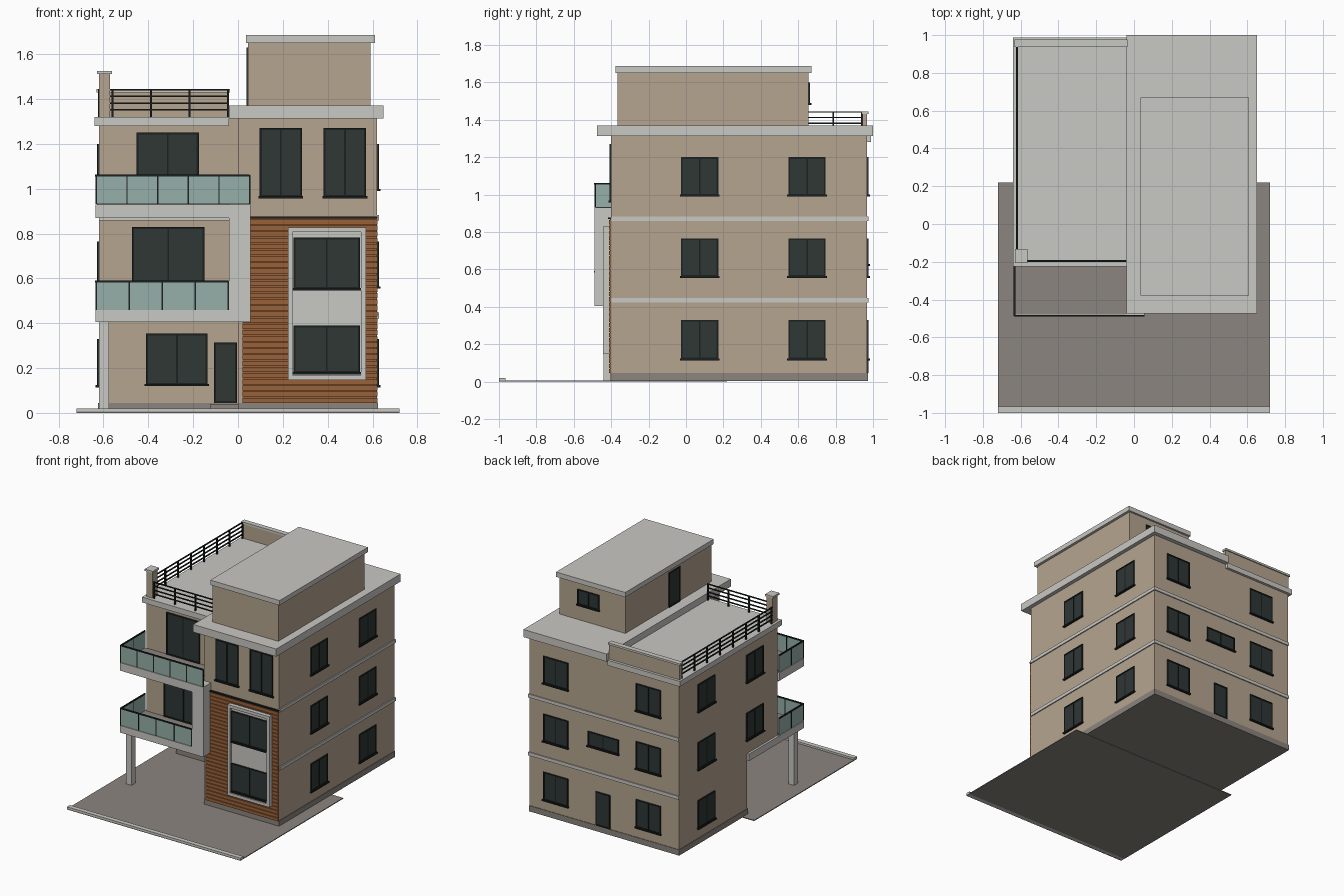
import bpy, bmesh

if "Cube" in bpy.data.objects:
    bpy.data.objects.remove(bpy.data.objects["Cube"])


def material(name, rgb):
    lin = [(c / 255 / 12.92) if c < 10 else ((c / 255 + 0.055) / 1.055) ** 2.4 for c in rgb]
    m = bpy.data.materials.new(name)
    m.diffuse_color = (*lin, 1)
    m.use_nodes = True
    m.node_tree.nodes["Principled BSDF"].inputs["Base Color"].default_value = m.diffuse_color
    return m


TAN = material("tan_render", (182, 165, 144))
LIGHT = material("light_concrete", (201, 200, 196))
PAVE = material("paving_grey", (139, 133, 126))
WOOD = material("wood_cladding", (152, 97, 57))
GLASS = material("dark_glass", (46, 55, 53))
BLACK = material("black_metal", (27, 32, 32))
RAIL = material("balcony_glass", (150, 176, 169))


def boxes(name, mat, items):
    """One object from a list of (x0, x1, y0, y1, z0, z1) boxes."""
    bm = bmesh.new()
    for x0, x1, y0, y1, z0, z1 in items:
        vs = bmesh.ops.create_cube(bm, size=1)["verts"]
        for v in vs:
            v.co.x = x1 if v.co.x > 0 else x0
            v.co.y = y1 if v.co.y > 0 else y0
            v.co.z = z1 if v.co.z > 0 else z0
    me = bpy.data.meshes.new(name)
    bm.to_mesh(me)
    bm.free()
    me.materials.append(mat)
    ob = bpy.data.objects.new(name, me)
    bpy.context.collection.objects.link(ob)
    return ob


# Site
boxes("pavement", PAVE, [(-0.72, 0.72, -1, 0.22, 0, 0.006)])
boxes("front_curb", LIGHT, [(-0.72, 0.72, -1, -0.965, 0, 0.02)])

# Building masses
boxes("right_block", TAN, [(0, 0.62, -0.40, 0.968, 0.003, 1.32)])
boxes("left_ground_floor", TAN, [(-0.62, 0, 0.16, 0.968, 0.003, 0.41)])
boxes("left_upper_floors", TAN, [(-0.62, 0, -0.20, 0.968, 0.41, 1.29),
                                 (-0.04, 0, -0.20, 0.968, 1.28, 1.32)])
boxes("plinth", PAVE, [(0, 0.624, -0.404, 0.972, 0.002, 0.045),
                       (-0.624, 0, 0.155, 0.972, 0.002, 0.045)])
boxes("door_step", PAVE, [(-0.125, 0, 0.06, 0.16, 0.002, 0.04)])
boxes("floor_bands", LIGHT, [(-0.62, 0.628, -0.40, 0.976, z, z + 0.025) for z in (0.422, 0.858)])

# Roofs
boxes("right_roof_slab", LIGHT, [(-0.04, 0.65, -0.475, 1.0, 1.313, 1.37)])
boxes("left_roof_slab", LIGHT, [(-0.64, -0.04, -0.225, 0.988, 1.28, 1.32)])
boxes("penthouse", TAN, [(0.045, 0.59, -0.365, 0.655, 1.37, 1.655)])
boxes("penthouse_roof", LIGHT, [(0.035, 0.61, -0.378, 0.67, 1.65, 1.686)])
boxes("back_parapet", TAN, [(-0.625, -0.04, 0.945, 0.968, 1.32, 1.43)])
boxes("back_parapet_cap", LIGHT, [(-0.632, -0.035, 0.938, 0.976, 1.43, 1.445)])
boxes("roof_pillar", TAN, [(-0.62, -0.57, -0.2, -0.14, 1.32, 1.512)])
boxes("roof_pillar_cap", LIGHT, [(-0.63, -0.563, -0.207, -0.133, 1.512, 1.526)])

# Roof railing: posts and four bars along the front and the left side
r = 0.005
parts = []
for z in (1.352, 1.381, 1.412, 1.441):
    parts.append((-0.57, -0.04, -0.195 - r, -0.195 + r, z - 0.003, z + 0.003))
    parts.append((-0.62 - r, -0.62 + r, -0.14, 0.945, z - 0.003, z + 0.003))
for i in range(4):
    x = -0.56 + 0.515 * i / 3
    parts.append((x - r, x + r, -0.195 - r, -0.195 + r, 1.32, 1.441))
for i in range(8):
    y = -0.13 + 1.07 * i / 7
    parts.append((-0.62 - r, -0.62 + r, y - r, y + r, 1.32, 1.441))
boxes("roof_railing", BLACK, parts)

# Balcony frame, slabs and supporting column
boxes("balcony_frame", LIGHT, [(-0.04, 0.055, -0.49, -0.20, 0.405, 0.93),
                               (-0.636, -0.04, -0.49, -0.20, 0.87, 0.93)])
boxes("lower_balcony_slab", LIGHT, [(-0.636, -0.04, -0.49, 0.16, 0.405, 0.458)])
boxes("balcony_floors", PAVE, [(-0.63, -0.04, -0.48, -0.20, z, z + 0.004) for z in (0.457, 0.929)])
boxes("balcony_column", LIGHT, [(-0.62, -0.575, -0.44, -0.395, 0.004, 0.405)])


def balcony_rail(name, x0, x1, z0, z1, n):
    y0, y1 = -0.486, -0.20
    boxes(name + "_glass", RAIL, [(x0, x1, y0 - 0.002, y0 + 0.002, z0, z1),
                                  (x0 - 0.002, x0 + 0.002, y0, y1, z0, z1)])
    bars = [(x0 - 0.004, x1, y0 - 0.005, y0 + 0.005, z1 - 0.006, z1 + 0.003),
            (x0 - 0.005, x0 + 0.005, y0, y1, z1 - 0.006, z1 + 0.003)]
    for i in range(n + 1):
        x = x0 + (x1 - x0) * i / n
        bars.append((x - 0.003, x + 0.003, y0 - 0.004, y0 + 0.004, z0, z1))
    bars.append((x0 - 0.004, x0 + 0.004, -0.346, -0.340, z0, z1))
    boxes(name + "_posts", BLACK, bars)


balcony_rail("upper_balcony", -0.632, 0.052, 0.932, 1.06, 5)
balcony_rail("lower_balcony", -0.632, -0.043, 0.46, 0.588, 4)

# Timber cladding: grooved planks over a backing, dark trim on top
n, z0, z1 = 30, 0.045, 0.868
step = (z1 - z0) / n
planks = [(0.02, 0.62, -0.406, -0.40, z0, z1)]
planks += [(0.02, 0.622, -0.413, -0.405, z0 + i * step, z0 + (i + 1) * step - 0.005) for i in range(n)]
boxes("wood_cladding", WOOD, planks)
boxes("cladding_trim", BLACK, [(0.02, 0.623, -0.416, -0.40, 0.868, 0.876)])

# Framed window bay on the cladding
bx0, bx1, bz0, bz1, w = 0.222, 0.57, 0.147, 0.828, 0.022
boxes("bay_panel", LIGHT, [(bx0, bx1, -0.425, -0.40, bz0, bz1)])
boxes("bay_border", LIGHT, [(bx0, bx0 + w, -0.443, -0.42, bz0, bz1), (bx1 - w, bx1, -0.443, -0.42, bz0, bz1),
                            (bx0, bx1, -0.443, -0.42, bz0, bz0 + w), (bx0, bx1, -0.443, -0.42, bz1 - w, bz1)])


def opening(name, side, plane, u0, u1, z0, z1, panes=2, sill=True):
    """Window or door on a wall: side is the outward direction, u runs along the wall."""
    def place(a, b, c, d, out):
        s = 1 if side[0] == "+" else -1
        lo, hi = sorted((plane - s * 0.002, plane + s * out))
        return (lo, hi, a, b, c, d) if side[1] == "x" else (a, b, lo, hi, c, d)
    t = 0.009
    boxes(name + "_glass", GLASS, [place(u0, u1, z0, z1, 0.004)])
    bars = [place(u0, u0 + t, z0, z1, 0.008), place(u1 - t, u1, z0, z1, 0.008),
            place(u0, u1, z0, z0 + t, 0.008), place(u0, u1, z1 - t, z1, 0.008)]
    for i in range(1, panes):
        m = u0 + (u1 - u0) * i / panes
        bars.append(place(m - 0.004, m + 0.004, z0, z1, 0.007))
    if sill:
        bars.append(place(u0 - 0.006, u1 + 0.006, z0 - 0.006, z0 + 0.004, 0.015))
    boxes(name + "_frame", BLACK, bars)


# Side and back windows, floor by floor
for f, (a, b) in enumerate(((0.12, 0.33), (0.56, 0.765), (0.995, 1.20))):
    for i, y in enumerate((-0.027, 0.547)):
        opening(f"right_window_{f}_{i}", "+x", 0.62, y, y + 0.2, a, b)
        if f or i:
            opening(f"left_window_{f}_{i}", "-x", -0.62, y, y + 0.2, a, b)
    for i, x in enumerate((-0.47, 0.30)):
        opening(f"back_window_{f}_{i}", "+y", 0.968, x, x + 0.205, a, b)
opening("back_small_window", "+y", 0.968, -0.12, 0.135, 0.625, 0.735)
opening("back_door", "+y", 0.968, -0.05, 0.07, 0.045, 0.30, 1, False)

# Front windows and doors
opening("bay_window_low", "-y", -0.425, 0.247, 0.545, 0.178, 0.39)
opening("bay_window_high", "-y", -0.425, 0.247, 0.545, 0.552, 0.782)
opening("top_window_left", "-y", -0.40, 0.097, 0.285, 0.963, 1.27)
opening("top_window_right", "-y", -0.40, 0.382, 0.572, 0.963, 1.27)
opening("upper_balcony_door", "-y", -0.20, -0.452, -0.175, 0.934, 1.25, 2, False)
opening("lower_balcony_door", "-y", -0.20, -0.472, -0.15, 0.462, 0.83, 2, False)
opening("ground_window", "-y", 0.16, -0.41, -0.135, 0.125, 0.355)
opening("entrance_door", "-y", 0.16, -0.108, -0.004, 0.045, 0.315, 1, False)

# Penthouse openings
opening("penthouse_window", "+y", 0.655, 0.26, 0.44, 1.485, 1.60)
opening("penthouse_door", "-x", 0.045, 0.01, 0.145, 1.37, 1.63, 1, False)
